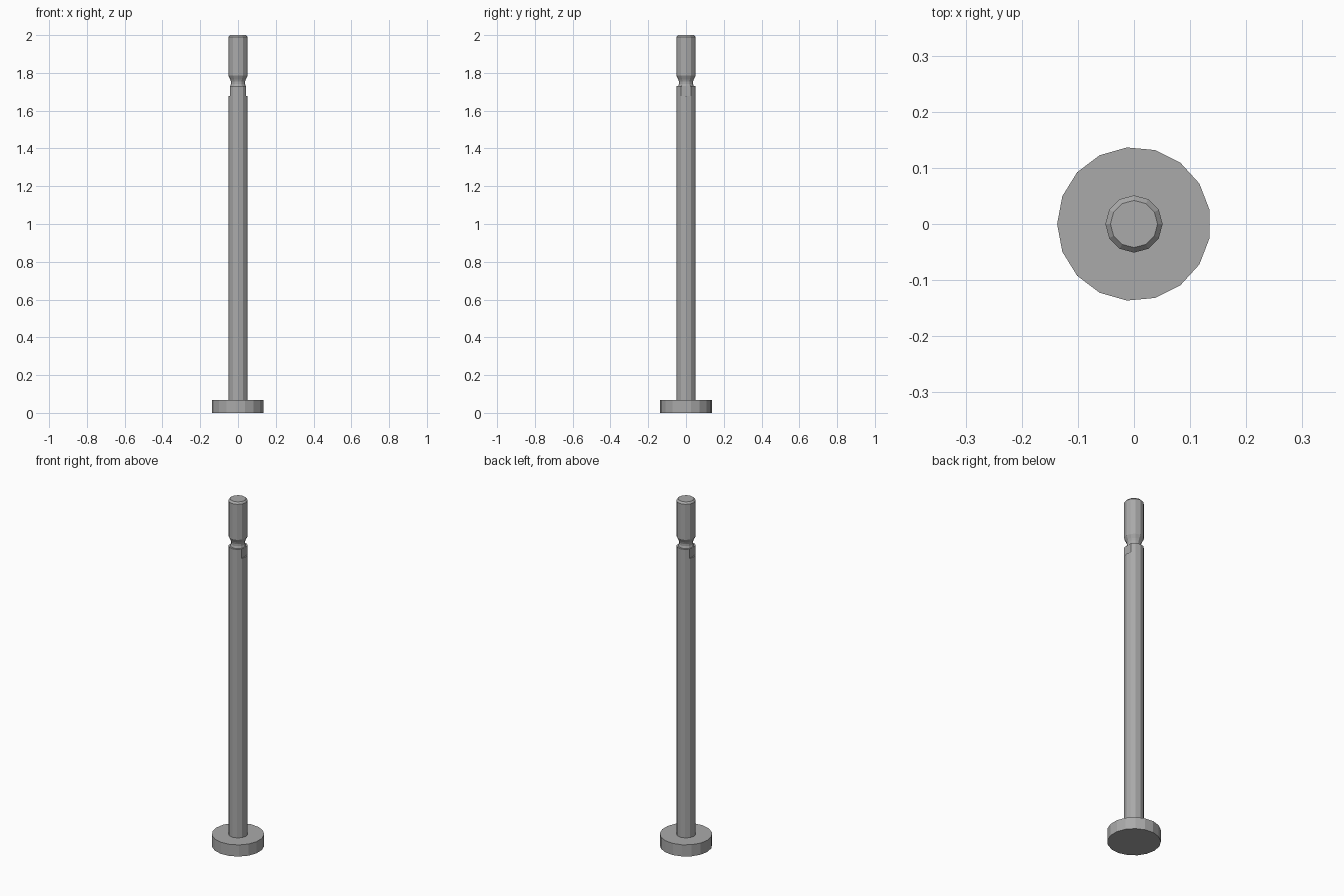
import bpy, bmesh
from math import sin, cos, pi

cube = bpy.data.objects.get("Cube")
if cube:
    bpy.data.objects.remove(cube, do_unlink=True)

steel = bpy.data.materials.new("grey steel")
steel.use_nodes = True
grey = (0.4, 0.4, 0.4, 1)
steel.diffuse_color = grey
steel.node_tree.nodes["Principled BSDF"].inputs["Base Color"].default_value = grey


def link(name, bm):
    bmesh.ops.recalc_face_normals(bm, faces=bm.faces)
    mesh = bpy.data.meshes.new(name)
    bm.to_mesh(mesh)
    bm.free()
    mesh.materials.append(steel)
    obj = bpy.data.objects.new(name, mesh)
    bpy.context.collection.objects.link(obj)
    return obj


def turned(name, profile, sides, start=0.0):
    """Closed solid turned about z from (radius, height) pairs."""
    bm = bmesh.new()
    rings = []
    for r, z in profile:
        angles = [start + 2 * pi * i / sides for i in range(sides)]
        rings.append([bm.verts.new((r * cos(a), r * sin(a), z)) for a in angles])
    for low, high in zip(rings, rings[1:]):
        for i in range(sides):
            j = (i + 1) % sides
            bm.faces.new((low[i], low[j], high[j], high[i]))
    bm.faces.new(rings[0][::-1])
    bm.faces.new(rings[-1])
    return link(name, bm)


# Flat round head at the foot
turned("base_disc", [(0.137, 0), (0.137, 0.067)], 17, pi)

# Long shank, waisted neck and chamfered tip in one turned piece
pin = turned("pin_shaft", [
    (0.051, 0.06), (0.051, 1.73), (0.041, 1.73), (0.037, 1.742), (0.037, 1.754),
    (0.041, 1.766), (0.051, 1.785), (0.051, 1.99), (0.042, 2.0)], 12)

# Key flats cut into both sides, just under the neck
bm = bmesh.new()
for side in (-1, 1):
    made = bmesh.ops.create_cube(bm, size=1)["verts"]
    bmesh.ops.scale(bm, verts=made, vec=(0.04, 0.056, 0.065))
    bmesh.ops.translate(bm, verts=made, vec=(side * 0.062, 0, 1.7095))
cutter = link("flat_cutter", bm)
cutter.hide_render = True
cutter.hide_viewport = True
cutter.display_type = 'WIRE'
cut = pin.modifiers.new("key_flats", 'BOOLEAN')
cut.operation = 'DIFFERENCE'
cut.solver = 'EXACT'
cut.object = cutter
